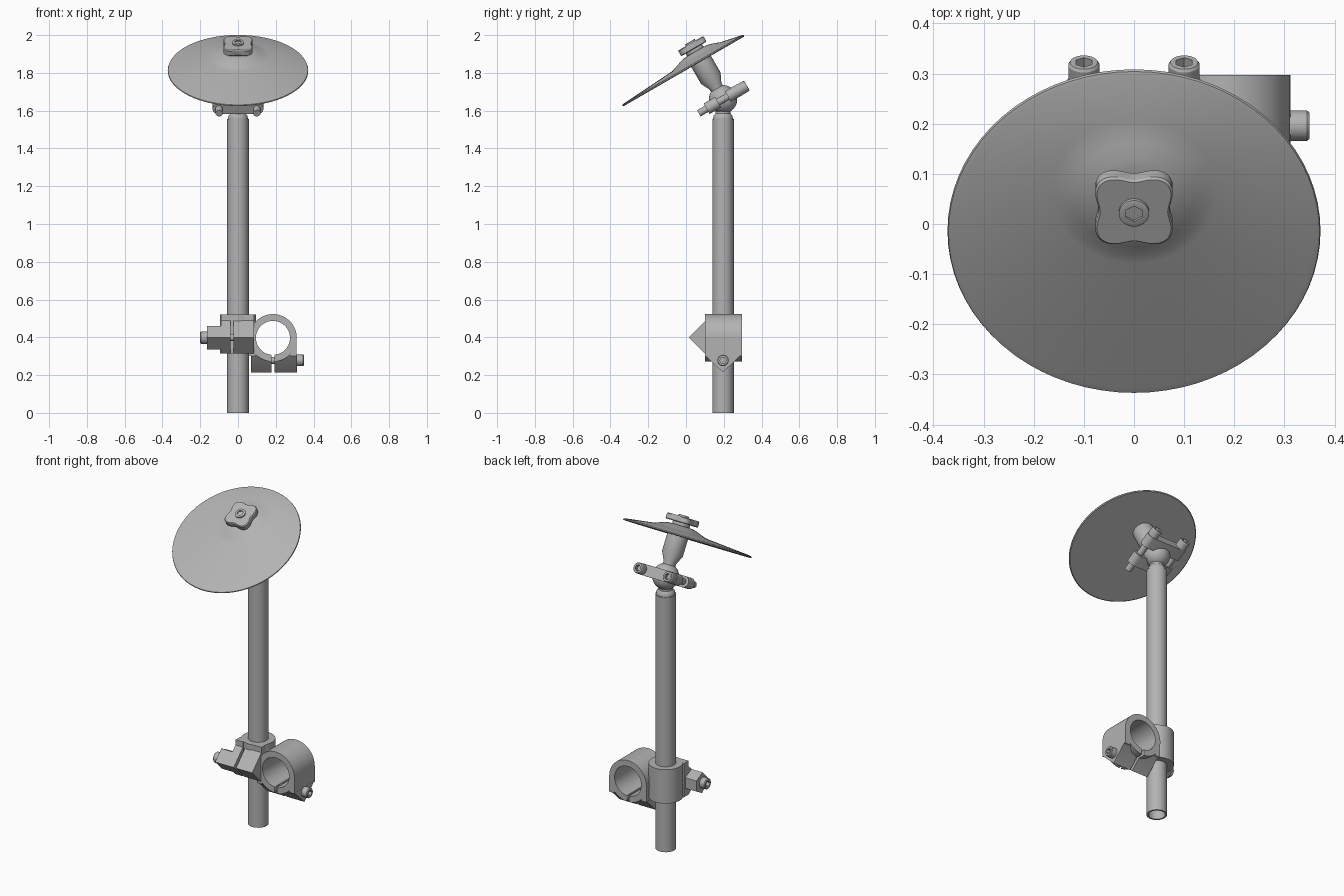
import bpy
import bmesh
from math import cos, sin, pi, radians
from mathutils import Matrix

cube = bpy.data.objects.get("Cube")
if cube:
    bpy.data.objects.remove(cube, do_unlink=True)

GREY = (0.45, 0.45, 0.45, 1)
metal = bpy.data.materials.new("grey_metal")
metal.use_nodes = True
metal.diffuse_color = GREY
metal.node_tree.nodes["Principled BSDF"].inputs["Base Color"].default_value = GREY

SEG = 72
T = Matrix.Translation


def rot(deg, axis):
    return Matrix.Rotation(radians(deg), 4, axis)


def finish(name, bm, matrix):
    bmesh.ops.recalc_face_normals(bm, faces=bm.faces)
    mesh = bpy.data.meshes.new(name)
    bm.to_mesh(mesh)
    bm.free()
    mesh.transform(matrix)
    mesh.shade_smooth()
    mesh.set_sharp_from_angle(angle=radians(32))
    mesh.materials.append(metal)
    ob = bpy.data.objects.new(name, mesh)
    bpy.context.collection.objects.link(ob)
    return ob


def radius(kind, r, a):
    if kind == "hex":
        return r / cos((a + pi / 6) % (pi / 3) - pi / 6)
    if kind == "lobed":
        return r * (1 - 0.15 * cos(4 * a))
    return r


def loft(name, rings, matrix, closed=False):
    """Rings are (radius, height, kind, y offset), joined in order."""
    bm = bmesh.new()
    loops = []
    for ring in rings:
        r, h, kind, off = (tuple(ring) + ("round", 0))[:4] if len(ring) == 2 else \
            (tuple(ring) + (0,))[:4]
        loop = []
        for i in range(SEG):
            a = 2 * pi * i / SEG
            q = radius(kind, r, a)
            loop.append(bm.verts.new((q * cos(a), q * sin(a) + off, h)))
        loops.append(loop)
    pairs = list(zip(loops, loops[1:]))
    if closed:
        pairs.append((loops[-1], loops[0]))
    else:
        bm.faces.new(loops[0])
        bm.faces.new(loops[-1])
    for a, b in pairs:
        for i in range(SEG):
            j = (i + 1) % SEG
            bm.faces.new((a[i], a[j], b[j], b[i]))
    return finish(name, bm, matrix)


def prism(name, outline, lo, hi, matrix):
    bm = bmesh.new()
    ends = [[bm.verts.new((x, y, z)) for x, y in outline] for z in (lo, hi)]
    for end in ends:
        bm.faces.new(end)
    n = len(outline)
    for i in range(n):
        j = (i + 1) % n
        bm.faces.new((ends[0][i], ends[0][j], ends[1][j], ends[1][i]))
    return finish(name, bm, matrix)


def socket_head(name, r, height, matrix):
    """Cap screw head with a hexagonal recess."""
    loft(name, [(r, 0), (r, height * 0.88), (r * 0.88, height),
                (r * 0.52, height, "hex"), (r * 0.52, height * 0.45, "hex")], matrix)


# Tube post, open at both ends below its neck
post = T((0, 0.196, 0))
loft("post_tube", [(0.057, 0), (0.057, 1.555), (0.047, 1.555), (0.047, 0)], post, True)
loft("post_neck", [(0.05, 1.54), (0.053, 1.557), (0.05, 1.572), (0.04, 1.585), (0.04, 1.62)], post)

# Tilted head: ball joint, stem, dish and knob
head = T((0, 0.196, 1.66)) @ rot(30, "X")
ball = [(0.075 * cos(radians(a)), 0.075 * sin(radians(a))) for a in range(-85, 86, 10)]
loft("joint_ball", ball, head)
loft("dish_stem", [(0.036, 0.05), (0.036, 0.08), (0.06, 0.13), (0.06, 0.24)], head)
RIM = -0.106
loft("dish", [(0.367, 0.232, "round", RIM), (0.372, 0.236, "round", RIM),
              (0.37, 0.241, "round", RIM), (0.36, 0.244, "round", RIM * 0.97),
              (0.165, 0.263), (0.145, 0.267), (0.12, 0.276), (0.09, 0.287),
              (0.065, 0.292), (0.04, 0.293)], head)
loft("knob_collar", [(0.05, 0.285), (0.05, 0.315)], head)
loft("knob", [(0.079, 0.308, "lobed"), (0.083, 0.312, "lobed"),
              (0.083, 0.338, "lobed"), (0.079, 0.343, "lobed")], head)
socket_head("knob_screw", 0.03, 0.012, head @ T((0, 0, 0.34)))

# Two rounded bars pinch the ball, held by two screws
stadium = []
for side in (1, -1):
    for k in range(13):
        a = side * pi / 2 * (1 - side) / 2 * -2 - pi / 2 + pi * k / 12
        stadium.append((side * 0.103 + 0.032 * cos(a), 0.032 * sin(a)))
for name, lo in (("front_clamp_bar", 0.03), ("rear_clamp_bar", -0.1)):
    prism(name, stadium, lo, lo + 0.07, head @ rot(90, "X"))
for name, x in (("right", -0.1), ("left", 0.1)):
    axis = head @ T((x, 0, 0)) @ rot(-90, "X")
    loft(name + "_bar_screw", [(0.019, -0.148), (0.019, 0.11)], axis)
    socket_head(name + "_bar_screw_head", 0.031, 0.046, axis @ T((0, 0, 0.1)))

# Clamp around the post, with a wedge-shaped split jaw at the front
ACROSS = Matrix(((0, 0, 1), (1, 0, 0), (0, 1, 0))).to_4x4()
loft("post_clamp_ring", [(0.095, 0.315), (0.095, 0.522), (0.057, 0.522), (0.057, 0.315)],
     post, True)
wedge = [(0.015, 0.4), (0.1, 0.315), (0.15, 0.315), (0.15, 0.522), (0.105, 0.522), (0.105, 0.49)]
prism("post_jaw_right", wedge, -0.09, -0.04, ACROSS)
prism("post_jaw_left", wedge, -0.025, 0.085, ACROSS)
ear = [(0.015, 0.4), (0.075, 0.46), (0.135, 0.43), (0.135, 0.365), (0.08, 0.335)]
prism("post_jaw_ear", ear, -0.165, -0.08, ACROSS)
post_bolt = T((0, 0.075, 0.398)) @ rot(-90, "Y")
socket_head("post_clamp_bolt", 0.032, 0.038, T((-0.163, 0, 0)) @ post_bolt)
loft("post_clamp_bolt_shank", [(0.018, -0.05), (0.018, 0.1)], post_bolt)

# Open ring clamp beside it, with its split jaw underneath
side_axis = T((0.185, 0, 0.397)) @ rot(90, "X")
ring = loft("side_clamp_ring", [(0.126, -0.297), (0.126, -0.1), (0.09, -0.1), (0.09, -0.297)],
            side_axis, True)
cutter = prism("slit_cutter", [(0, 0.2), (0.4, 0.2), (0.4, 0.33), (0, 0.33)], 0.178, 0.192, ACROSS)
cutter.hide_render = True
cutter.hide_set(True)
slit = ring.modifiers.new("slit", "BOOLEAN")
slit.operation = "DIFFERENCE"
slit.object = cutter
jaw = [(0.1, 0.306), (0.104, 0.3), (0.196, 0.215), (0.284, 0.3), (0.297, 0.306)]
prism("side_jaw_right", jaw, 0.068, 0.178, ACROSS)
prism("side_jaw_left", jaw, 0.192, 0.312, ACROSS)
cheek = [(0.1, 0.3), (0.297, 0.3), (0.297, 0.397), (0.1, 0.397)]
prism("side_clamp_cheek", cheek, 0.277, 0.311, ACROSS)
prism("side_clamp_web", cheek, 0.06, 0.093, ACROSS)
side_bolt = T((0, 0.196, 0.278)) @ rot(90, "Y")
socket_head("side_clamp_bolt", 0.03, 0.04, T((0.31, 0, 0)) @ side_bolt)
loft("side_clamp_bolt_shank", [(0.018, 0.1), (0.018, 0.3)], side_bolt)
